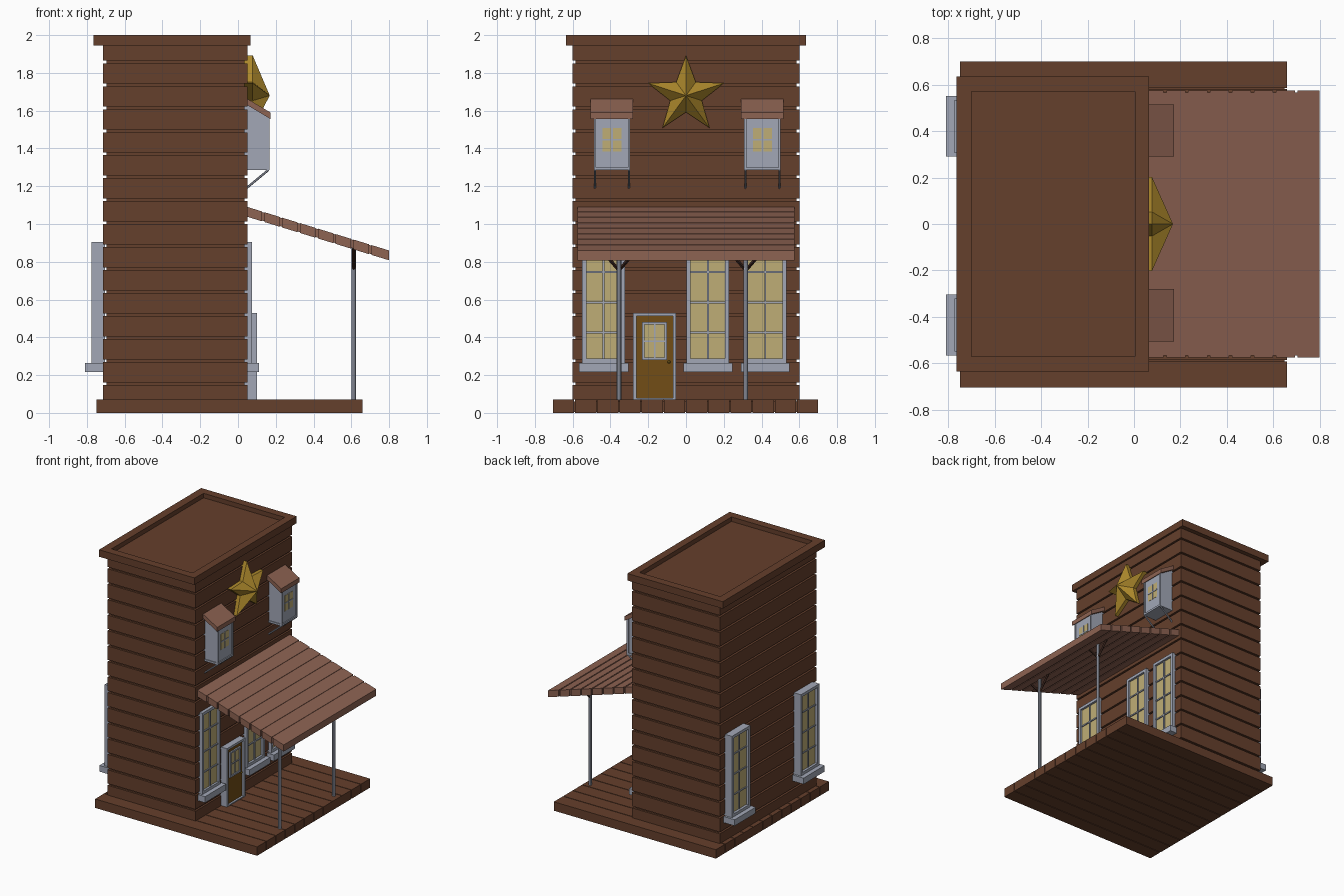
import bpy, bmesh, math
from mathutils import Vector

if "Cube" in bpy.data.objects:
    bpy.data.objects.remove(bpy.data.objects["Cube"])


def material(name, rgb):
    m = bpy.data.materials.new(name)
    m.diffuse_color = (*rgb, 1)
    m.use_nodes = True
    m.node_tree.nodes["Principled BSDF"].inputs["Base Color"].default_value = m.diffuse_color
    return m


WOOD = material("dark_wood", (0.13, 0.05, 0.025))
SHINGLE = material("red_wood", (0.27, 0.125, 0.085))
TRIM = material("trim_grey", (0.36, 0.39, 0.47))
GLASS = material("lit_glass", (0.52, 0.42, 0.18))
DOOR = material("door_wood", (0.17, 0.075, 0.008))
GOLD = material("gold", (0.42, 0.25, 0.025))
BRACE = material("brace_wood", (0.035, 0.015, 0.01))


def finish(name, bm, mat):
    bmesh.ops.recalc_face_normals(bm, faces=bm.faces[:])
    me = bpy.data.meshes.new(name)
    bm.to_mesh(me)
    bm.free()
    ob = bpy.data.objects.new(name, me)
    ob.data.materials.append(mat)
    bpy.context.collection.objects.link(ob)
    return ob


def add_prism(bm, profile, y0, y1):
    """Extrude an x,z profile along y."""
    f = bm.faces.new([bm.verts.new((x, y0, z)) for x, z in profile])
    r = bmesh.ops.extrude_face_region(bm, geom=[f])
    for v in r["geom"]:
        if isinstance(v, bmesh.types.BMVert):
            v.co.y = y1


def boxes(name, spans, mat):
    """Each span is x0, x1, y0, y1, z0, z1."""
    bm = bmesh.new()
    for a, b, c, d, e, f in spans:
        add_prism(bm, [(a, e), (b, e), (b, f), (a, f)], c, d)
    return finish(name, bm, mat)


def rods(name, pairs, radius, mat, sides=8):
    bm = bmesh.new()
    for a, b in pairs:
        a, b = Vector(a), Vector(b)
        d = b - a
        mtx = d.to_track_quat('Z', 'Y').to_matrix().to_4x4()
        mtx.translation = (a + b) / 2
        bmesh.ops.create_cone(bm, cap_ends=True, segments=sides, radius1=radius,
                              radius2=radius, depth=d.length, matrix=mtx)
    return finish(name, bm, mat)


def pane_grid(x0, x1, y0, y1, z0, z1, cols, rows, edge, bar):
    """Frame and glazing bars in a plane facing x."""
    s = [(x0, x1, y0, y0 + edge, z0, z1), (x0, x1, y1 - edge, y1, z0, z1),
         (x0, x1, y0, y1, z0, z0 + edge), (x0, x1, y0, y1, z1 - edge, z1)]
    inset = (x1 - x0) * 0.2
    a, b = x0 + inset, x1 - inset
    for i in range(1, cols):
        y = y0 + (y1 - y0) * i / cols
        s.append((a, b, y - bar / 2, y + bar / 2, z0, z1))
    for i in range(1, rows):
        z = z0 + (z1 - z0) * i / rows
        s.append((a, b, y0, y1, z - bar / 2, z + bar / 2))
    return s


# Porch floor boards
step = 1.41 / 12
boxes("porch_floor", [(-0.75, 0.66, -0.705 + i * step, -0.705 + (i + 1) * step - 0.005, 0, 0.07)
                      for i in range(12)] + [(-0.74, 0.65, -0.70, 0.695, 0.005, 0.06)], WOOD)

# Walls: solid core plus siding boards
siding = [(-0.695, 0.035, -0.585, 0.585, 0.06, 1.95)]
z = 0.07
top = 0.147
while z < 1.94:
    siding.append((-0.715, 0.05, -0.6, 0.6, z, min(top, 1.95)))
    z, top = top + 0.014, top + 0.1217
boxes("wall_siding", siding, WOOD)

# Flat roof with raised rim
boxes("roof_deck", [(-0.72, 0.03, -0.6, 0.6, 1.945, 1.965)], WOOD)
boxes("roof_rim", [(-0.765, -0.70, -0.635, 0.635, 1.945, 2.0),
                   (0.005, 0.065, -0.635, 0.635, 1.945, 2.0),
                   (-0.70, 0.005, -0.635, -0.572, 1.945, 2.0),
                   (-0.70, 0.005, 0.572, 0.635, 1.945, 2.0)], WOOD)


# Tall windows, front and back
def tall_window(name, y0, y1, front):
    x0, x1 = (0.03, 0.075) if front else (-0.775, -0.705)
    g0, g1 = (0.04, 0.058) if front else (-0.755, -0.71)
    s0, s1 = (0.03, 0.11) if front else (-0.81, -0.705)
    boxes(name + "_frame", pane_grid(x0, x1, y0, y1, 0.265, 0.905, 2, 4, 0.022, 0.01), TRIM)
    boxes(name + "_glass", [(g0, g1, y0 + 0.01, y1 - 0.01, 0.275, 0.895)], GLASS)
    boxes(name + "_sill", [(s0, s1, y0 - 0.017, y1 + 0.017, 0.217, 0.265)], TRIM)


for i, (a, b) in enumerate([(-0.55, -0.322), (0.003, 0.228), (0.307, 0.532)]):
    tall_window(f"front_window_{i}", a, b, True)
for i, (a, b) in enumerate([(-0.55, -0.322), (0.307, 0.535)]):
    tall_window(f"back_window_{i}", a, b, False)

# Door
boxes("door_frame", [(0.03, 0.10, -0.28, -0.263, 0.07, 0.53), (0.03, 0.10, -0.07, -0.052, 0.07, 0.53),
                     (0.03, 0.10, -0.28, -0.052, 0.512, 0.53), (0.03, 0.10, -0.28, -0.052, 0.07, 0.078)], TRIM)
boxes("door_panel", [(0.03, 0.085, -0.265, -0.068, 0.075, 0.515)], DOOR)
boxes("door_window_frame", pane_grid(0.08, 0.096, -0.233, -0.10, 0.28, 0.48, 2, 2, 0.013, 0.008), TRIM)
boxes("door_window_glass", [(0.08, 0.087, -0.225, -0.108, 0.288, 0.472)], GLASS)
bm = bmesh.new()
bmesh.ops.create_icosphere(bm, subdivisions=1, radius=0.009)
bmesh.ops.translate(bm, verts=bm.verts[:], vec=(0.093, -0.09, 0.27))
finish("door_knob", bm, GOLD)

# Sloped porch roof boards on a thinner underlay
bm = bmesh.new()


def roof_z(x):
    return 1.09 - (x - 0.05) * 0.307


n = 8
w = 0.755 / n
for i in range(n):
    a, b = 0.045 + i * w, 0.045 + (i + 1) * w - (0.012 if i < n - 1 else 0)
    add_prism(bm, [(a, roof_z(a) - 0.052), (b, roof_z(b) - 0.052), (b, roof_z(b)), (a, roof_z(a))], -0.575, 0.575)
a, b = 0.045, 0.79
add_prism(bm, [(a, roof_z(a) - 0.048), (b, roof_z(b) - 0.048), (b, roof_z(b) - 0.003), (a, roof_z(a) - 0.003)],
          -0.566, 0.566)
finish("porch_roof", bm, SHINGLE)

# Porch posts and their braces
for i, y in enumerate((-0.355, 0.317)):
    rods(f"post_{i}", [((0.613, y, 0.065), (0.613, y, 0.88))], 0.0125, TRIM)
    rods(f"post_brace_{i}", [((0.613, y, 0.755), (0.613, y + s * 0.1, 0.87)) for s in (-1, 1)],
         0.009, BRACE, 4)

# Upper bay windows
for i, c in enumerate((-0.392, 0.404)):
    bm = bmesh.new()
    add_prism(bm, [(0.03, 1.285), (0.158, 1.285), (0.158, 1.575), (0.03, 1.65)], c - 0.09, c + 0.09)
    finish(f"bay_box_{i}", bm, TRIM)
    boxes(f"bay_frame_{i}", [(0.15, 0.166, c - 0.096, c - 0.085, 1.285, 1.57),
                             (0.15, 0.166, c + 0.085, c + 0.096, 1.285, 1.57),
                             (0.04, 0.166, c - 0.096, c + 0.096, 1.285, 1.30)], TRIM)
    boxes(f"bay_glass_{i}", [(0.15, 0.160, c - 0.05, c + 0.05, 1.385, 1.507)], GLASS)
    boxes(f"bay_bars_{i}", [(0.15, 0.163, c - 0.005, c + 0.005, 1.385, 1.507),
                            (0.15, 0.163, c - 0.05, c + 0.05, 1.441, 1.451)], TRIM)
    bm = bmesh.new()
    add_prism(bm, [(0.04, 1.635), (0.173, 1.555), (0.173, 1.59), (0.04, 1.668)], c - 0.114, c + 0.112)
    finish(f"bay_roof_{i}", bm, SHINGLE)
    rods(f"bay_strut_{i}", [((0.045, c + s * 0.09, 1.19), (0.162, c + s * 0.09, 1.287)) for s in (-1, 1)],
         0.006, TRIM, 6)

# Faceted star: straight rim with a raised centre
bm = bmesh.new()
rim = []
for k in range(10):
    r = 0.212 if k % 2 == 0 else 0.088
    t = math.pi / 2 + k * math.pi / 5
    p = (r * math.cos(t), 1.68 + r * math.sin(t))
    rim.append((bm.verts.new((0.03, *p)), bm.verts.new((0.078, *p))))
peak = bm.verts.new((0.168, 0, 1.68))
for k in range(10):
    (a, b), (c, d) = rim[k], rim[(k + 1) % 10]
    bm.faces.new((a, c, d, b))
    bm.faces.new((b, d, peak))
bm.faces.new([a for a, b in reversed(rim)])
finish("star", bm, GOLD)
